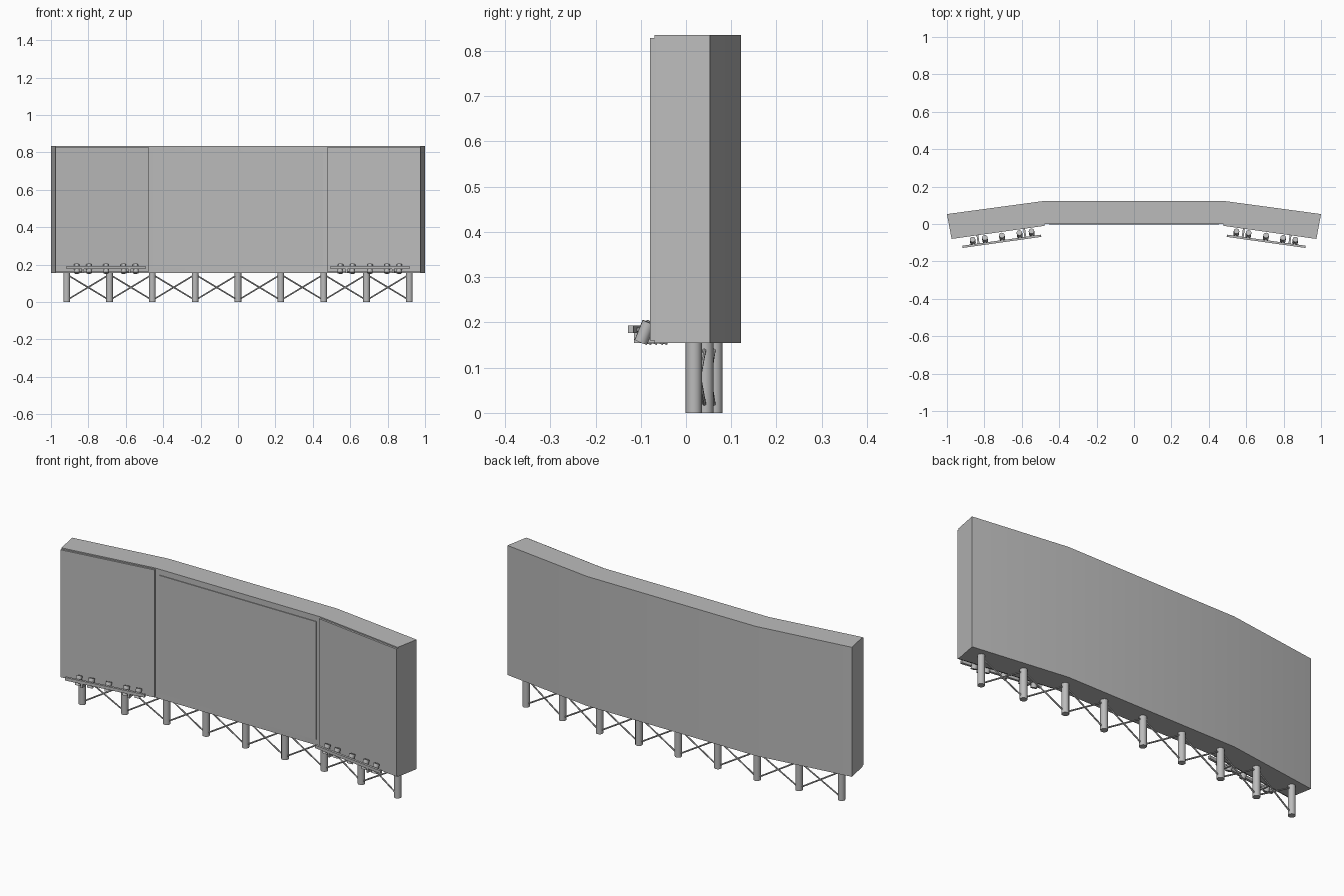
import bpy, bmesh, math
from mathutils import Matrix, Vector

cube = bpy.data.objects.get("Cube")
if cube:
    bpy.data.objects.remove(cube, do_unlink=True)

gray = bpy.data.materials.new("painted_gray")
gray.use_nodes = True
gray.diffuse_color = (0.5, 0.5, 0.5, 1)
gray.node_tree.nodes["Principled BSDF"].inputs["Base Color"].default_value = (0.5, 0.5, 0.5, 1)

# Wing frame: local x runs outward along the wing face, local y points back
WING = Matrix.Translation((0.48, 0, 0)) @ Matrix.Rotation(math.radians(-8), 4, 'Z')
BOTTOM, TOP = 0.155, 0.835


def finish(name, bm, mirror=False, smooth=False):
    bmesh.ops.recalc_face_normals(bm, faces=bm.faces)
    mesh = bpy.data.meshes.new(name)
    bm.to_mesh(mesh)
    bm.free()
    mesh.materials.append(gray)
    obj = bpy.data.objects.new(name, mesh)
    bpy.context.collection.objects.link(obj)
    if mirror:
        obj.modifiers.new("mirror", 'MIRROR').use_axis[0] = True
    if smooth:
        bpy.ops.object.select_all(action='DESELECT')
        obj.select_set(True)
        bpy.context.view_layer.objects.active = obj
        bpy.ops.object.shade_smooth_by_angle(angle=math.radians(46))
    return obj


def add_box(bm, low, high, frame=Matrix()):
    low, high = Vector(low), Vector(high)
    size = Matrix.Diagonal((*(high - low), 1))
    bmesh.ops.create_cube(bm, size=1, matrix=frame @ Matrix.Translation((low + high) / 2) @ size)


def add_rod(bm, start, end, radius, sides):
    start, end = Vector(start), Vector(end)
    axis = end - start
    frame = Matrix.Translation((start + end) / 2) @ axis.to_track_quat('Z', 'Y').to_matrix().to_4x4()
    bmesh.ops.create_cone(bm, cap_ends=True, segments=sides, radius1=radius,
                          radius2=radius, depth=axis.length, matrix=frame)


# Bent board body, extruded from its plan
half = [(0.48, 0), (0.977, -0.07), (1, 0.053), (0.49, 0.122)]
plan = half + [(-x, y) for x, y in reversed(half)]
bm = bmesh.new()
base = bm.faces.new([bm.verts.new((x, y, BOTTOM)) for x, y in plan])
top = bmesh.ops.extrude_face_region(bm, geom=[base])
bmesh.ops.translate(bm, vec=(0, 0, TOP - BOTTOM),
                    verts=[v for v in top["geom"] if isinstance(v, bmesh.types.BMVert)])
finish("board_body", bm, smooth=True)

# Display panels on the face
bm = bmesh.new()
add_box(bm, (-0.455, -0.004, 0.185), (0.455, 0.002, 0.805))
finish("center_panel", bm)
bm = bmesh.new()
add_box(bm, (0, -0.01, 0.16), (0.502, 0.002, 0.829), WING)
finish("wing_panels", bm, mirror=True)

# Support legs and cross braces
legs = []
for i in range(-4, 5):
    x = i * 0.229
    legs.append(Vector((x, 0.063 - max(0, abs(x) - 0.5) * 0.11, 0)))
bm = bmesh.new()
for p in legs:
    add_rod(bm, p, p + Vector((0, 0, BOTTOM + 0.002)), 0.018, 12)
finish("support_legs", bm, smooth=True)

bm = bmesh.new()
low, high = Vector((0, 0, 0.01)), Vector((0, 0, 0.148))
for a, b in zip(legs, legs[1:]):
    add_rod(bm, a + low, b + high, 0.004, 6)
    add_rod(bm, a + high, b + low, 0.004, 6)
finish("cross_braces", bm)

# Lamp rail and its brackets
bm = bmesh.new()
add_box(bm, (0.025, -0.066, 0.177), (0.45, -0.054, 0.193), WING)
finish("lamp_rails", bm, mirror=True)
bm = bmesh.new()
for u in (0.11, 0.362):
    add_box(bm, (u - 0.005, -0.06, 0.155), (u + 0.005, 0, 0.163), WING)
    add_box(bm, (u - 0.005, -0.064, 0.155), (u + 0.005, -0.054, 0.18), WING)
finish("lamp_brackets", bm, mirror=True)

# Tilted floodlights, each on a short stem behind the rail
bm = bmesh.new()
for u in (0.073, 0.138, 0.233, 0.325, 0.391):
    bottom, head = Vector((u, -0.046, 0.156)), Vector((u, -0.028, 0.2))
    add_rod(bm, WING @ bottom, WING @ head, 0.015, 12)
    add_rod(bm, WING @ Vector((u, -0.06, 0.185)), WING @ Vector((u, -0.035, 0.18)), 0.005, 6)
finish("floodlights", bm, mirror=True, smooth=True)
